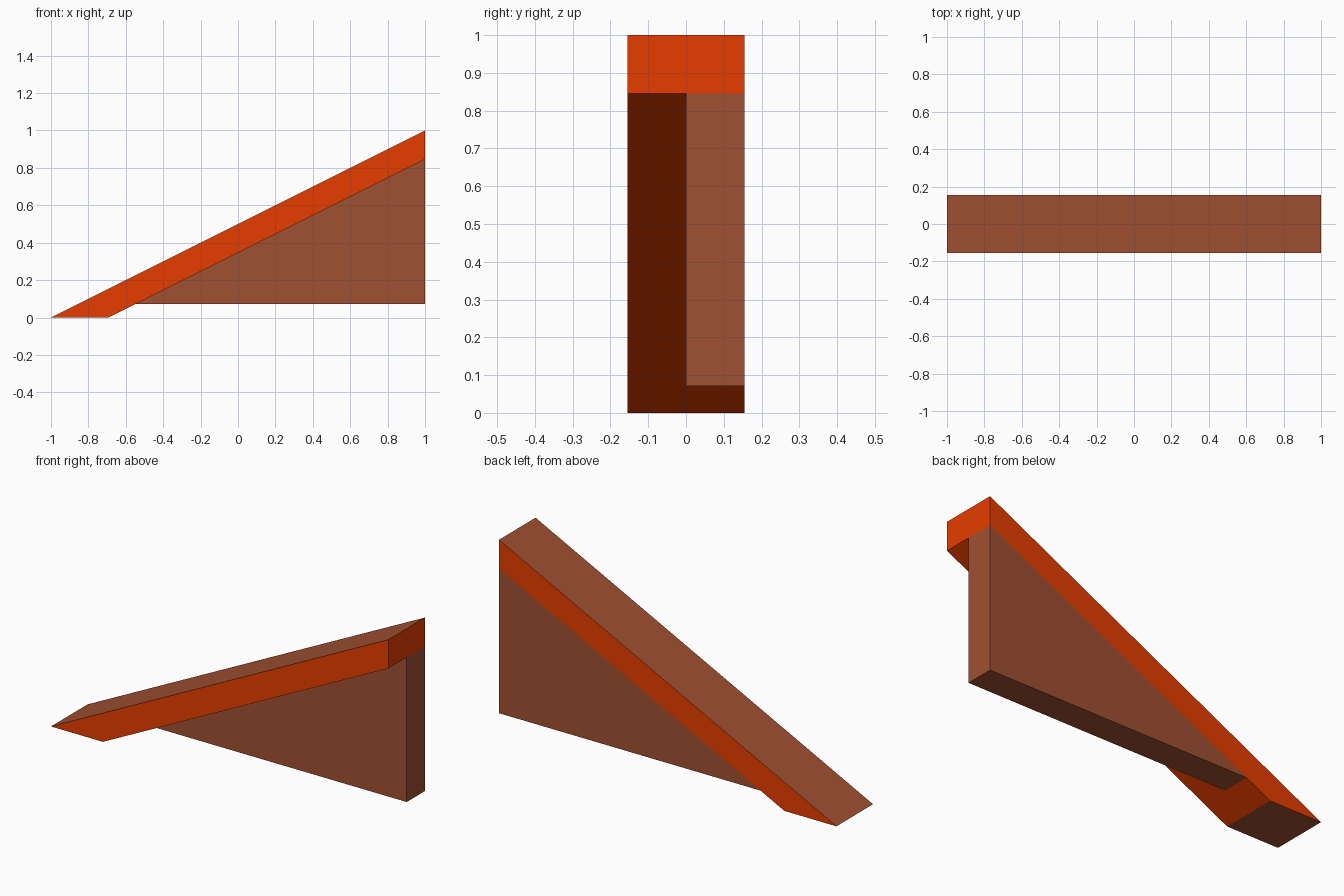
import bpy
import bmesh

cube = bpy.data.objects.get("Cube")
if cube:
    bpy.data.objects.remove(cube, do_unlink=True)


def make_material(name, color):
    mat = bpy.data.materials.new(name)
    mat.use_nodes = True
    mat.diffuse_color = color
    mat.node_tree.nodes["Principled BSDF"].inputs["Base Color"].default_value = color
    return mat


def extrude_profile(name, profile, y_front, y_back, materials):
    """Extrude a closed x-z profile along y."""
    bm = bmesh.new()
    face = bm.faces.new([bm.verts.new((x, y_front, z)) for x, z in profile])
    result = bmesh.ops.extrude_face_region(bm, geom=[face])
    verts = [g for g in result["geom"] if isinstance(g, bmesh.types.BMVert)]
    bmesh.ops.translate(bm, verts=verts, vec=(0, y_back - y_front, 0))
    bmesh.ops.recalc_face_normals(bm, faces=bm.faces)
    mesh = bpy.data.meshes.new(name)
    bm.to_mesh(mesh)
    bm.free()
    for mat in materials:
        mesh.materials.append(mat)
    obj = bpy.data.objects.new(name, mesh)
    bpy.context.collection.objects.link(obj)
    return obj


orange = make_material("orange", (0.8, 0.046, 0.0, 1))
brown = make_material("brown", (0.352, 0.079, 0.032, 1))

half_width = 0.155
drop = 0.846        # height of the rail underside at its tall end
panel_base = 0.071


def underside_x(z):
    return 1 - 2 * (drop - z)


# Sloping rail: orange sides, end and underside; brown top and foot
rail = extrude_profile(
    "sloping_rail",
    [(-1, 0), (underside_x(0), 0), (1, drop), (1, 1)],
    -half_width, half_width, [orange, brown])
for poly in rail.data.polygons:
    if poly.normal.z > 0.5 or poly.normal.z < -0.95:
        poly.material_index = 1

# Triangular support panel under the back half of the rail
extrude_profile(
    "support_panel",
    [(underside_x(panel_base), panel_base), (1, panel_base), (1, drop)],
    0, half_width, [brown])
